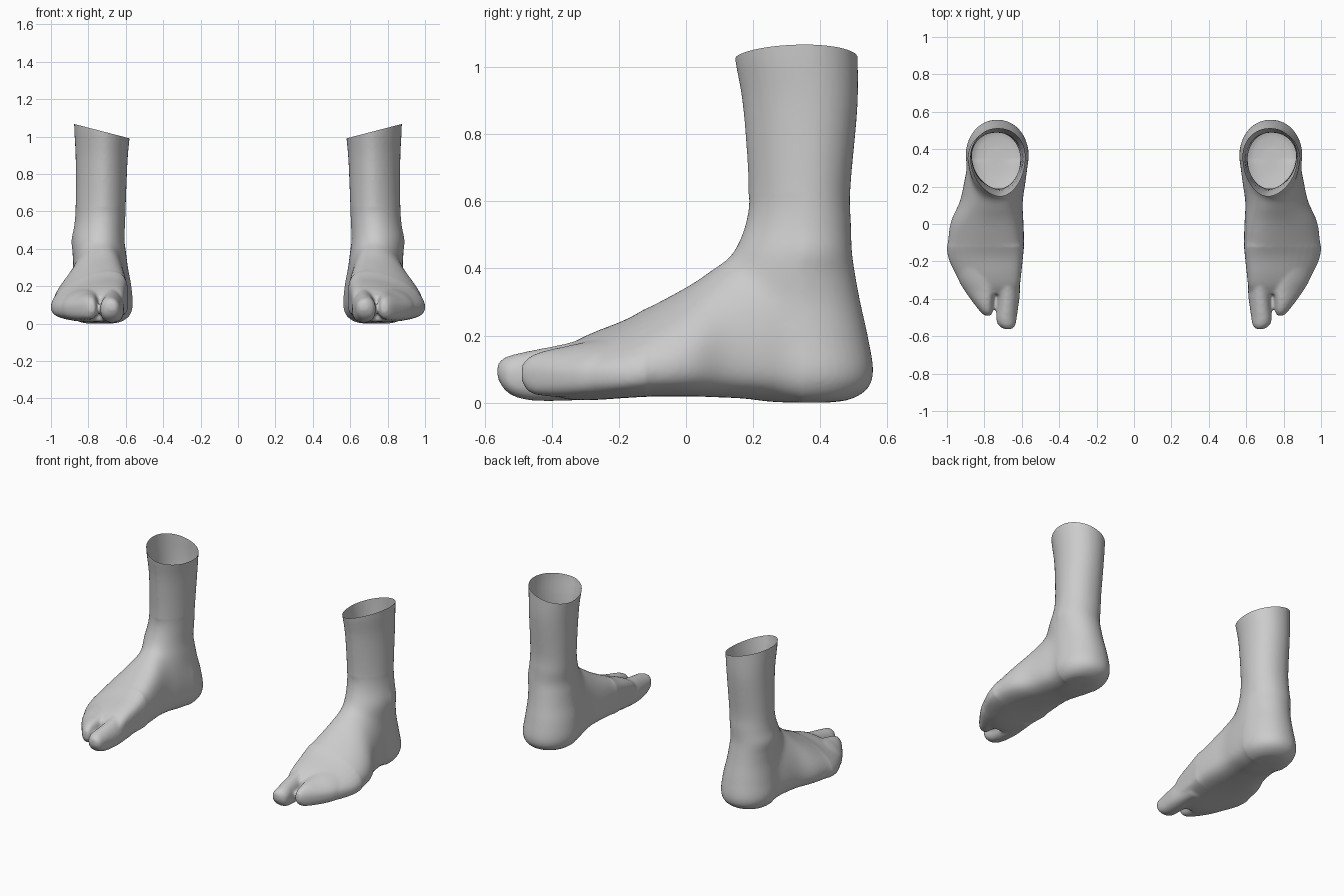
import bpy, bmesh, math
from mathutils import Vector

if "Cube" in bpy.data.objects:
    bpy.data.objects.remove(bpy.data.objects["Cube"])

SEG = 40
skin = bpy.data.materials.new("grey_skin")
skin.diffuse_color = (0.6, 0.6, 0.6, 1)
skin.use_nodes = True
skin.node_tree.nodes["Principled BSDF"].inputs["Base Color"].default_value = skin.diffuse_color

# lower leg and heel: height, front y, back y, inner x, outer x
LEG = [(1.12, .138, .510, .571, .878), (1.03, .145, .512, .576, .875),
       (.88, .170, .511, .590, .868), (.64, .186, .490, .600, .868),
       (.53, .172, .492, .604, .875), (.45, .138, .495, .607, .890),
       (.38, .105, .505, .598, .885), (.30, .095, .520, .588, .882),
       (.20, .095, .542, .570, .890), (.10, .100, .558, .563, .900),
       (.045, .120, .542, .580, .885), (.012, .190, .490, .625, .850),
       (.002, .250, .420, .680, .800)]
# lengthwise parts: y, inner x, outer x, crest x, bottom z, top z, widest z
FOOT = [(.34, .585, .880, .73, .015, .480, .12), (.25, .575, .905, .73, .012, .480, .12),
        (.12, .595, .932, .725, .016, .430, .13), (.02, .590, .982, .71, .020, .360, .12),
        (-.10, .587, 1.0, .69, .020, .294, .10), (-.18, .596, .993, .68, .016, .250, .09),
        (-.27, .605, .953, .68, .010, .214, .09), (-.33, .611, .915, .68, .010, .185, .09),
        (-.375, .618, .880, .69, .015, .150, .09)]
BIG_TOE = [(-.22, .615, .735, .68, .015, .214, .09), (-.36, .610, .734, .675, .008, .178, .085),
           (-.45, .620, .734, .68, .008, .160, .085), (-.505, .628, .736, .685, .018, .148, .09),
           (-.540, .634, .726, .68, .040, .137, .092), (-.562, .652, .695, .672, .075, .118, .097)]
SMALL_TOES = [(-.22, .72, .965, .80, .020, .200, .09), (-.30, .74, .938, .80, .018, .183, .09),
              (-.36, .748, .903, .79, .018, .170, .09), (-.42, .750, .860, .79, .022, .157, .09),
              (-.465, .754, .825, .785, .032, .140, .09), (-.490, .765, .80, .78, .065, .115, .09)]


def refine(rows, n=5):
    """Catmull-Rom interpolation between stations."""
    out = []
    for i in range(len(rows) - 1):
        p = [rows[max(0, min(len(rows) - 1, i + k))] for k in (-1, 0, 1, 2)]
        for j in range(n):
            t = j / n
            out.append([.5 * (2 * b + (c - a) * t + (2 * a - 5 * b + 4 * c - d) * t * t
                              + (3 * b - a - 3 * c + d) * t ** 3) for a, b, c, d in zip(*p)])
    return out + [rows[-1]]


def leg_ring(z, yf, yb, xi, xo):
    """Egg-shaped ring, narrower at the shin."""
    pts, yc = [], yf + .58 * (yb - yf)
    for k in range(SEG):
        c, s = math.cos(2 * math.pi * k / SEG), math.sin(2 * math.pi * k / SEG)
        w = math.copysign(abs(c) ** (1.15 if s < 0 else .95), c)
        x = (xi + xo) / 2 + (xo - xi) / 2 * w - (.012 * s * s if s < 0 else 0)
        pts.append((x, yc + s * ((yb - yc) if s > 0 else (yc - yf)), z))
    return pts


def foot_ring(y, xi, xo, crest, zb, zt, ze):
    cx, h, pts = (xi + xo) / 2, (xo - xi) / 2, []
    for k in range(SEG):
        c, s = math.cos(2 * math.pi * k / SEG), math.sin(2 * math.pi * k / SEG)
        if s >= 0:      # arched top, leaning to the crest
            x = cx + h * c + (crest - cx) * s * s
            z = ze + (zt - ze) * s ** 1.1
        else:           # flattened sole
            x = cx + h * math.copysign(abs(c) ** .85, c)
            z = ze - (ze - zb) * abs(s) ** .65
        pts.append((x, y, z))
    return pts


def loft(bm, rings):
    loops = [[bm.verts.new(p) for p in r] for r in rings]
    for a, b in zip(loops, loops[1:]):
        for k in range(SEG):
            bm.faces.new((a[k], a[(k + 1) % SEG], b[(k + 1) % SEG], b[k]))
    bm.faces.new(loops[0])
    bm.faces.new(loops[-1])


def add_object(name, bm):
    me = bpy.data.meshes.new(name)
    bm.to_mesh(me)
    bm.free()
    ob = bpy.data.objects.new(name, me)
    bpy.context.collection.objects.link(ob)
    return ob


# closed leg, foot and toes fused into one skin
bm = bmesh.new()
loft(bm, [leg_ring(*r) for r in refine(LEG)])
for part in (FOOT, BIG_TOE, SMALL_TOES):
    loft(bm, [foot_ring(*r) for r in refine(part)])
bmesh.ops.recalc_face_normals(bm, faces=bm.faces)
form = add_object("foot_form", bm)
rm = form.modifiers.new("fuse", 'REMESH')
rm.mode = 'VOXEL'
rm.voxel_size = .009
sm = form.modifiers.new("soften", 'SMOOTH')
sm.factor = .5
sm.iterations = 7
bpy.context.view_layer.update()
fused = bpy.data.meshes.new_from_object(form.evaluated_get(bpy.context.evaluated_depsgraph_get()))
bpy.data.objects.remove(form)

# right foot and its mirrored twin, each cut open at a slanted rim
for name, side in (("right_foot", 1), ("left_foot", -1)):
    bm = bmesh.new()
    bm.from_mesh(fused)
    # blend the ankle into the instep and arch
    ankle = [v for v in bm.verts if -.12 < v.co.y < .34 and v.co.z < .62]
    for _ in range(60):
        bmesh.ops.smooth_vert(bm, verts=ankle, factor=.5,
                              use_axis_x=True, use_axis_y=True, use_axis_z=True)
    bmesh.ops.bisect_plane(bm, geom=bm.verts[:] + bm.edges[:] + bm.faces[:],
                           plane_co=Vector((.725, .33, 1.030)),
                           plane_no=Vector((-.26, 0, 1)).normalized(), clear_outer=True)
    low = min(v.co.z for v in bm.verts)
    for v in bm.verts:
        v.co.x *= side
        v.co.z -= low
    if side < 0:
        bmesh.ops.reverse_faces(bm, faces=bm.faces[:])
    for f in bm.faces:
        f.smooth = True
        f.material_index = 0
    ob = add_object(name, bm)
    ob.data.materials.clear()
    ob.data.materials.append(skin)
